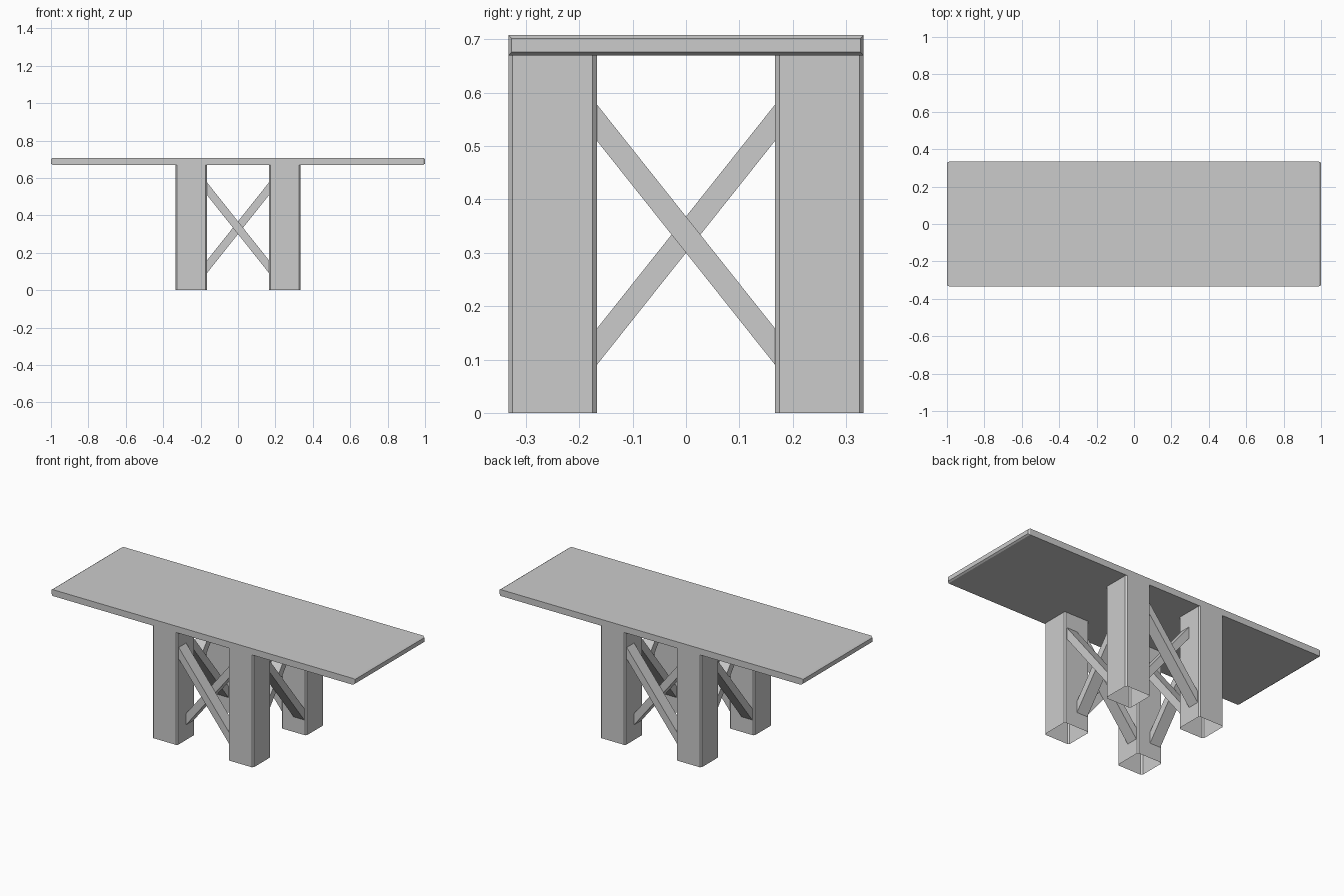
import bpy
import bmesh
from math import radians
from mathutils import Matrix

default_cube = bpy.data.objects.get("Cube")
if default_cube:
    bpy.data.objects.remove(default_cube, do_unlink=True)

GREY = (0.6, 0.6, 0.6, 1.0)
grey = bpy.data.materials.new("plain grey")
grey.use_nodes = True
grey.diffuse_color = GREY
grey.node_tree.nodes["Principled BSDF"].inputs["Base Color"].default_value = GREY

HALF_DEPTH = 0.333   # outer face of legs and long edges of the top
INNER = 0.167        # inner face of legs
TOP_Z = 0.708
LEG_Z = 0.67


def finish(bm, name):
    bmesh.ops.recalc_face_normals(bm, faces=bm.faces)
    mesh = bpy.data.meshes.new(name)
    bm.to_mesh(mesh)
    bm.free()
    mesh.materials.append(grey)
    obj = bpy.data.objects.new(name, mesh)
    bpy.context.collection.objects.link(obj)
    return obj


def box(low, high):
    bm = bmesh.new()
    size = [b - a for a, b in zip(low, high)]
    centre = [(a + b) / 2 for a, b in zip(low, high)]
    bmesh.ops.create_cube(bm, size=1, matrix=Matrix.Translation(centre)
                          @ Matrix.Diagonal((*size, 1)))
    bm.normal_update()
    return bm


# Tabletop: slab with chamfered short ends
bm = box((-0.99, -HALF_DEPTH, LEG_Z), (0.99, HALF_DEPTH, TOP_Z))
ends = [f for f in bm.faces if abs(f.normal.x) > 0.9]
bmesh.ops.inset_individual(bm, faces=ends, thickness=0.009, depth=0.01)
finish(bm, "tabletop")


# Legs: hollow square tubes with chamfered upright edges
def leg(name, sx, sy):
    xs = sorted((sx * INNER, sx * HALF_DEPTH))
    ys = sorted((sy * INNER, sy * HALF_DEPTH))
    bm = box((xs[0], ys[0], 0), (xs[1], ys[1], LEG_Z))
    uprights = [e for e in bm.edges
                if abs(e.verts[0].co.z - e.verts[1].co.z) > 0.1]
    bmesh.ops.bevel(bm, geom=uprights, offset=0.008, segments=1, affect='EDGES')
    bm.normal_update()
    caps = [f for f in bm.faces if abs(f.normal.z) > 0.9]
    bmesh.ops.delete(bm, geom=caps, context='FACES')
    finish(bm, name)


for sy, end in ((-1, "front"), (1, "back")):
    for sx, side in ((-1, "right"), (1, "left")):
        leg(f"{end}_{side}_leg", sx, sy)


# Braces: a crossed pair on each side, one diagonal behind the other
def brace(name, direction, y_near, y_far, turn):
    upper, lower, height = 0.51, 0.09, 0.068
    profile = [(-INNER, upper), (INNER, lower),
               (INNER, lower + height), (-INNER, upper + height)]
    bm = bmesh.new()
    face = bm.faces.new([bm.verts.new((direction * x, y_near, z))
                         for x, z in profile])
    grown = bmesh.ops.extrude_face_region(bm, geom=[face], use_keep_orig=True)
    moved = [v for v in grown["geom"] if isinstance(v, bmesh.types.BMVert)]
    bmesh.ops.translate(bm, verts=moved, vec=(0, y_far - y_near, 0))
    bmesh.ops.rotate(bm, verts=bm.verts, matrix=Matrix.Rotation(turn, 3, 'Z'))
    finish(bm, name)


for i, side in enumerate(("front", "left", "back", "right")):
    turn = radians(90 * i)
    brace(f"{side}_outer_brace", 1, -0.32, -0.25, turn)
    brace(f"{side}_inner_brace", -1, -0.25, -0.18, turn)
